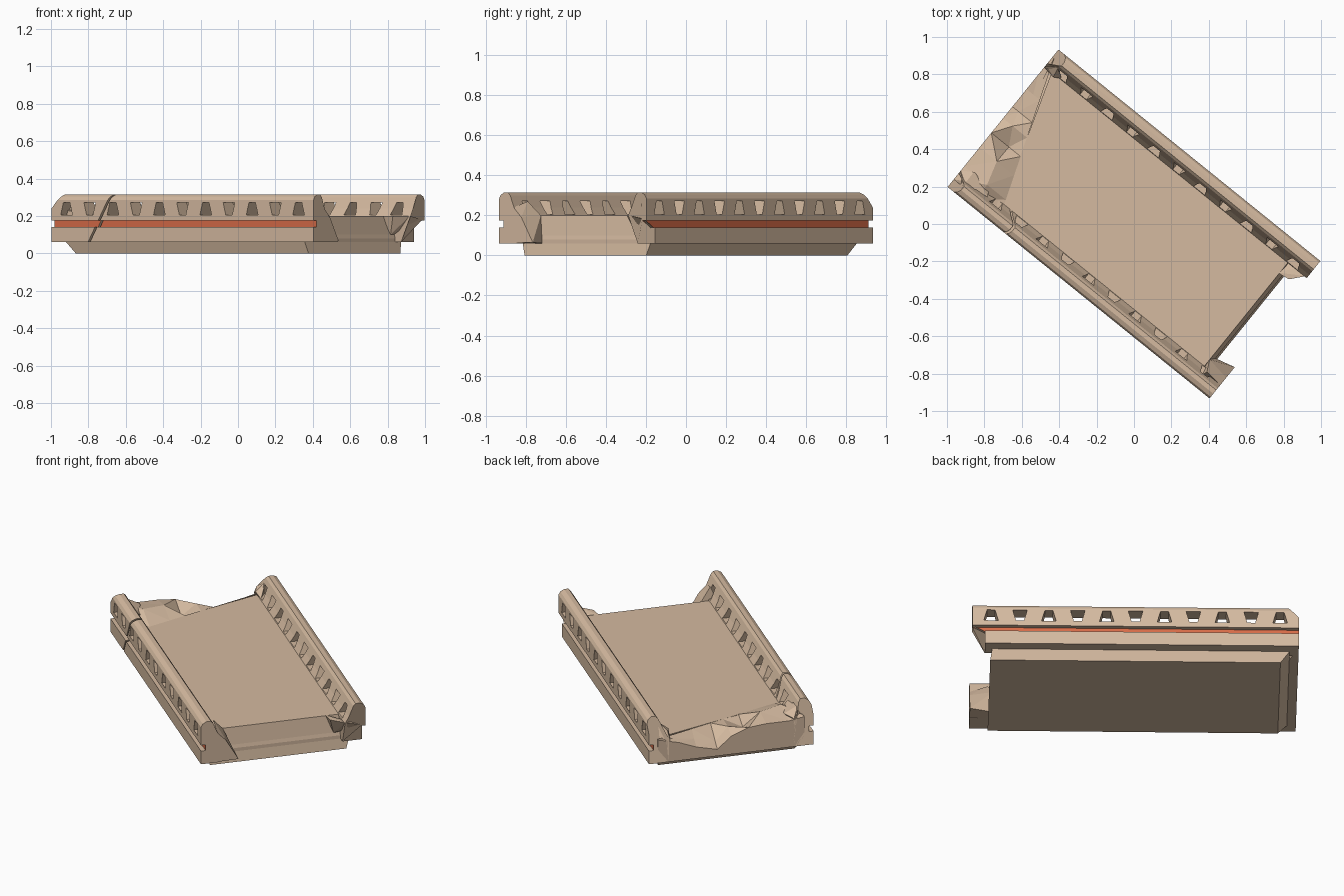
import bpy, bmesh, math
from mathutils import Vector

if "Cube" in bpy.data.objects:
    bpy.data.objects.remove(bpy.data.objects["Cube"], do_unlink=True)

YAW = math.atan2(-0.628, 0.778)   # the span lies diagonally
HALF_L, HALF_W, DECK = 0.9, 0.472, 0.2


def material(name, rgb):
    m = bpy.data.materials.new(name)
    m.use_nodes = True
    m.diffuse_color = (*rgb, 1)
    m.node_tree.nodes["Principled BSDF"].inputs["Base Color"].default_value = (*rgb, 1)
    return m


STONE = material("tan stone", (0.66, 0.49, 0.35))
RED = material("rust red stripe", (0.68, 0.15, 0.065))


def finish(name, bm):
    bmesh.ops.recalc_face_normals(bm, faces=bm.faces)
    mesh = bpy.data.meshes.new(name)
    bm.to_mesh(mesh)
    bm.free()
    mesh.materials.append(STONE)
    mesh.materials.append(RED)
    ob = bpy.data.objects.new(name, mesh)
    bpy.context.collection.objects.link(ob)
    ob.rotation_euler.z = YAW
    return ob


def loft(bm, rings, red=()):
    """Skin matching rings of points and cap both ends."""
    rows = [[bm.verts.new(p) for p in r] for r in rings]
    n = len(rows[0])
    for a, b in zip(rows, rows[1:]):
        for i in range(n):
            f = bm.faces.new((a[i], a[(i + 1) % n], b[(i + 1) % n], b[i]))
            f.material_index = 1 if i in red else 0
    bm.faces.new(rows[0])
    bm.faces.new(rows[-1])


def hull(name, points):
    bm = bmesh.new()
    for p in points:
        bm.verts.new(p)
    bmesh.ops.convex_hull(bm, input=bm.verts)
    return finish(name, bm)


def rect(z, u0, u1, v, u0b=None):
    return [(u0, -v, z), (u1, -v, z), (u1, v, z), (u0 if u0b is None else u0b, v, z)]


# Body under the deck, with the broken edge running askew at the rear
bm = bmesh.new()
loft(bm, [rect(0, -0.8, 0.8, 0.39), rect(0.06, -0.85, 0.79, 0.41),
          rect(0.08, -0.85, 0.79, 0.41), rect(0.1, -0.6, 0.785, 0.41, -0.87),
          rect(DECK, -0.6, 0.77, 0.41, -0.87)])
finish("deck_body", bm)

# Side wall profile (distance out, height); the groove back is red
PROFILE = [(0.36, 0.06), (HALF_W, 0.06), (HALF_W, 0.14), (0.445, 0.14), (0.445, 0.175),
           (HALF_W, 0.175), (HALF_W, 0.24), (HALF_W, 0.285), (0.462, 0.303), (0.44, 0.315),
           (0.415, 0.315), (0.402, 0.3), (0.377, 0.24), (0.355, DECK)]


def rear_end(z):
    return -HALF_L + max(0, z - 0.24) * 0.9


def square_end(z):
    return HALF_L


def undercut_end(z):
    return 0.83 if z < 0.15 else HALF_L


def crack(offset):
    return lambda z: -0.49 - 0.6 * (0.315 - z) + offset


def side_wall(name, side, start, end):
    bm = bmesh.new()
    rings = [[(f(z), side * v, z) for v, z in PROFILE] for f in (start, end)]
    loft(bm, rings, red=(3,))
    return finish(name, bm)


walls = [side_wall("left_wall", 1, rear_end, undercut_end),
         side_wall("right_wall", -1, crack(0.007), square_end),
         side_wall("right_wall_cracked_end", -1, rear_end, crack(-0.007))]

# Alternating wedge-shaped openings through both rails
bm = bmesh.new()
for i in range(11):
    u = (i - 5) * 0.1594
    low, high = (0.04, 0.022) if i % 2 == 0 else (0.022, 0.04)
    loft(bm, [[(u - low, v, 0.205), (u + low, v, 0.205),
               (u + high, v, 0.272), (u - high, v, 0.272)] for v in (-0.6, 0.6)])
cutter = finish("opening_cutter", bm)
cutter.hide_render = True
bpy.context.view_layer.update()
for wall in walls:
    mod = wall.modifiers.new("openings", "BOOLEAN")
    mod.operation, mod.solver, mod.object = "DIFFERENCE", "EXACT", cutter
    bpy.context.view_layer.objects.active = wall
    bpy.ops.object.modifier_apply(modifier=mod.name)
bpy.data.objects.remove(cutter, do_unlink=True)

# Ragged rear edge: columns of (across, middle offset, middle height, wall height)
COLUMNS = [(-0.42, 0.5, 0.22, 0.235), (-0.33, 0.45, 0.25, 0.22), (-0.2, 0.5, 0.24, 0.22),
           (-0.1, 0.4, 0.16, 0.21), (0.0, 0.6, 0.2, 0.17), (0.08, 0.7, 0.13, 0.1),
           (0.2, 0.5, 0.16, 0.13), (0.3, 0.4, 0.18, 0.17), (0.42, 0.5, 0.2, 0.2)]
bm = bmesh.new()
rings = []
for v, t, zm, zw in COLUMNS:
    edge = -0.735 - 0.365 * v
    mid = edge + (-HALF_L - edge) * t
    rings.append([(edge, v, DECK), (mid, v, zm), (-HALF_L, v, zw),
                  (-HALF_L, v, 0.06), (edge, v, 0.06)])
loft(bm, rings)
bmesh.ops.triangulate(bm, faces=bm.faces)
finish("broken_rear_edge", bm)

# Broken lumps left at the four corners
hull("front_right_stump", [(0.9, -0.46, 0.06), (0.9, -0.257, 0.065), (0.9, -0.33, 0.19),
                           (0.9, -0.38, 0.24), (0.77, -0.31, 0.2), (0.8, -0.37, 0.27),
                           (0.77, -0.29, 0.06), (0.77, -0.46, 0.06)])
hull("front_left_overhang", [(0.76, 0.28, DECK), (0.83, 0.29, DECK), (0.89, 0.36, DECK),
                             (0.9, 0.46, 0.18), (0.76, 0.46, 0.1), (0.79, 0.32, 0.1)])
hull("rear_left_stump", [(-0.9, 0.42, 0.1), (-0.9, 0.35, 0.19), (-0.88, 0.36, 0.24),
                         (-0.83, 0.34, 0.23), (-0.79, 0.36, DECK), (-0.84, 0.4, 0.28)])
hull("rear_right_stump", [(-0.9, -0.44, 0.1), (-0.9, -0.36, 0.23), (-0.84, -0.32, 0.24),
                          (-0.72, -0.34, 0.22), (-0.7, -0.38, 0.25), (-0.84, -0.4, 0.28)])
